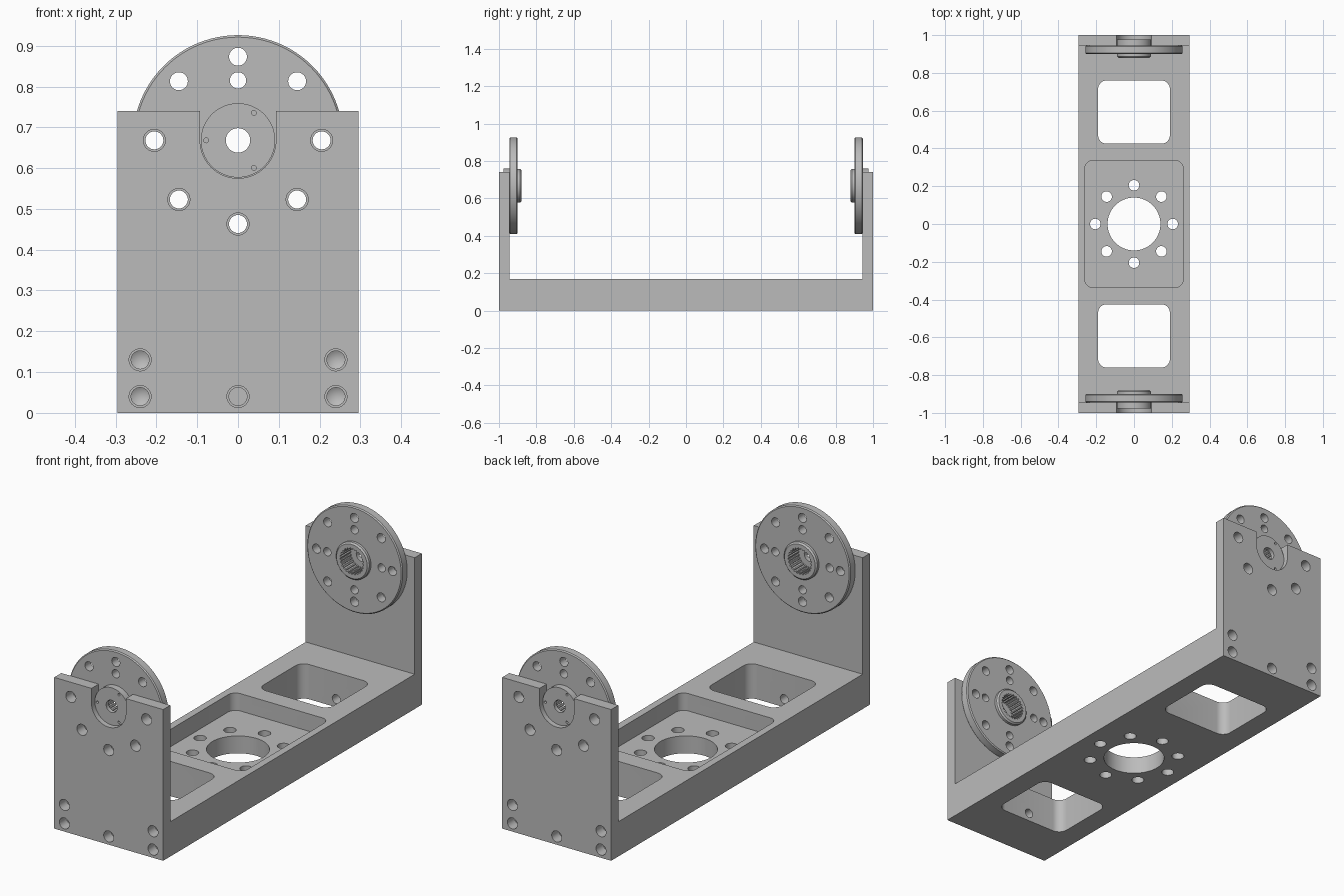
import bpy, bmesh
from math import sin, cos, pi, radians

if "Cube" in bpy.data.objects:
    bpy.data.objects.remove(bpy.data.objects["Cube"], do_unlink=True)

grey = bpy.data.materials.new("machined_grey")
grey.use_nodes = True
colour = (0.5, 0.5, 0.5, 1)
grey.diffuse_color = colour
grey.node_tree.nodes["Principled BSDF"].inputs["Base Color"].default_value = colour

HALF_W, END, INNER = 0.295, 1.0, 0.945   # half width, outer end, inner face of arms
BASE_H, ARM_H, AXIS_Z = 0.17, 0.74, 0.668
BOLT_R = 0.205                            # bolt circle radius


def place(a, b, h, axis):
    return (a, b, h) if axis == "Z" else (a, h, b)


def prism(bm, points, h0, h1, axis):
    """Extrude a 2D outline along an axis."""
    low = [bm.verts.new(place(a, b, h0, axis)) for a, b in points]
    high = [bm.verts.new(place(a, b, h1, axis)) for a, b in points]
    bm.faces.new(low)
    bm.faces.new(high)
    for i in range(len(points)):
        j = (i + 1) % len(points)
        bm.faces.new((low[i], low[j], high[j], high[i]))


def lathe(bm, profile, a, b, axis, n=32):
    """Revolve (radius, height) points that start and end on the axis."""
    rings = []
    for r, h in profile:
        count = n if r else 1
        rings.append([bm.verts.new(place(a + r * cos(2 * pi * i / n),
                                         b + r * sin(2 * pi * i / n), h, axis))
                      for i in range(count)])
    for lo, hi in zip(rings, rings[1:]):
        for i in range(n):
            j = (i + 1) % n
            quad = [lo[i % len(lo)], lo[j % len(lo)], hi[j % len(hi)], hi[i % len(hi)]]
            bm.faces.new(list(dict.fromkeys(quad)))


def rod(bm, a, b, r, h0, h1, axis, n=32):
    lathe(bm, [(0, h0), (r, h0), (r, h1), (0, h1)], a, b, axis, n)


def arc(cx, cy, r, start, end, n):
    return [(cx + r * cos(radians(start + (end - start) * i / n)),
             cy + r * sin(radians(start + (end - start) * i / n))) for i in range(n + 1)]


def rounded_rect(x, y0, y1, r):
    pts = []
    for k, (cx, cy) in enumerate([(x - r, y1 - r), (r - x, y1 - r),
                                  (r - x, y0 + r), (x - r, y0 + r)]):
        pts += arc(cx, cy, r, 90 * k, 90 * k + 90, 8)
    return pts


def finish(bm, name):
    bmesh.ops.recalc_face_normals(bm, faces=bm.faces)
    mesh = bpy.data.meshes.new(name)
    bm.to_mesh(mesh)
    bm.free()
    mesh.materials.append(grey)
    obj = bpy.data.objects.new(name, mesh)
    bpy.context.collection.objects.link(obj)
    return obj


def activate(obj):
    bpy.ops.object.select_all(action="DESELECT")
    obj.select_set(True)
    bpy.context.view_layer.objects.active = obj


def cut(obj, bm):
    cutter = finish(bm, "cutter")
    cutter.hide_render = True
    activate(obj)
    mod = obj.modifiers.new("cut", "BOOLEAN")
    mod.operation, mod.solver, mod.object = "DIFFERENCE", "EXACT", cutter
    bpy.ops.object.modifier_apply(modifier=mod.name)
    bpy.data.objects.remove(cutter, do_unlink=True)


def smooth(obj):
    activate(obj)
    bpy.ops.object.shade_smooth_by_angle(angle=radians(25))


def back_copy(obj, name):
    twin = obj.copy()
    twin.name = name
    twin.rotation_euler.z = pi
    bpy.context.collection.objects.link(twin)


def bolt_circle(r, count):
    return [(r * cos(2 * pi * i / count), r * sin(2 * pi * i / count)) for i in range(count)]


# Base beam with two windows, a shallow pocket and blind end holes
bm = bmesh.new()
prism(bm, [(-HALF_W, -INNER), (HALF_W, -INNER), (HALF_W, INNER), (-HALF_W, INNER)],
      0, BASE_H, "Z")
base = finish(bm, "base_beam")
bm = bmesh.new()
prism(bm, rounded_rect(0.26, -0.335, 0.335, 0.04), 0.085, 0.2, "Z")
for y0, y1 in ((0.425, 0.76), (-0.76, -0.425)):
    prism(bm, rounded_rect(0.19, y0, y1, 0.045), -0.1, 0.3, "Z")
for side in (-1, 1):
    for x in (-0.24, 0.24):
        for z in (0.04, 0.13):
            lathe(bm, [(0, side * 0.96), (0.022, side * 0.96),
                       (0.022, side * 0.85), (0, side * 0.837)], x, z, "Y")
cut(base, bm)

# Round opening, its bolt circle and the centre end holes
bm = bmesh.new()
rod(bm, 0, 0, 0.14, -0.1, 0.12, "Z", 64)
for x, y in bolt_circle(BOLT_R, 8):
    rod(bm, x, y, 0.028, -0.1, 0.12, "Z")
for side in (-1, 1):
    rod(bm, 0, 0.04, 0.022, side * 0.96, side * 0.7, "Y")
cut(base, bm)
smooth(base)

# Upright arm plate with a U slot
bm = bmesh.new()
outline = [(-HALF_W, 0), (HALF_W, 0), (HALF_W, ARM_H), (0.093, ARM_H)]
outline += arc(0, AXIS_Z, 0.093, 0, -180, 32)
outline += [(-0.093, ARM_H), (-HALF_W, ARM_H)]
prism(bm, outline, -END, -INNER, "Y")
arm = finish(bm, "front_arm")
bm = bmesh.new()
holes = [(x, AXIS_Z + y) for x, y in bolt_circle(BOLT_R, 8) if y < 0.01]
holes += [(x, z) for x in (-0.24, 0.24) for z in (0.04, 0.13)] + [(0, 0.04)]
for x, z in holes:
    rod(bm, x, z, 0.027, -1.1, -0.9, "Y")
cut(arm, bm)
smooth(arm)
back_copy(arm, "back_arm")

# Flange disc with its hub
bm = bmesh.new()
lathe(bm, [(0, -0.977), (0.091, -0.977), (0.091, -INNER), (0.253, -INNER),
           (0.258, -0.94), (0.258, -0.905), (0.253, -0.9), (0.09, -0.9),
           (0.09, -0.887), (0.083, -0.88), (0, -0.88)], 0, AXIS_Z, "Y", 96)
disc = finish(bm, "front_flange_disc")

# Splined bore, bolt holes and small pin holes
bm = bmesh.new()
teeth = 25
spline = []
for i in range(teeth):
    for step, r in ((0, 0.058), (0.4, 0.058), (0.5, 0.064), (0.9, 0.064)):
        t = 2 * pi * (i + step) / teeth
        spline.append((r * cos(t), AXIS_Z + r * sin(t)))
prism(bm, spline, -0.957, -0.8, "Y")
for x, y in bolt_circle(BOLT_R, 8):
    rod(bm, x, AXIS_Z + y, 0.022, -1.1, -0.8, "Y")
for x, y in bolt_circle(0.147, 4):
    rod(bm, x, AXIS_Z + y, 0.02, -1.1, -0.8, "Y")
for x, y in bolt_circle(0.078, 3):
    rod(bm, -x, AXIS_Z + y, 0.006, -1.1, -0.96, "Y", 12)
cut(disc, bm)
bm = bmesh.new()
rod(bm, 0, AXIS_Z, 0.03, -1.1, -0.93, "Y")
cut(disc, bm)
smooth(disc)
back_copy(disc, "back_flange_disc")
